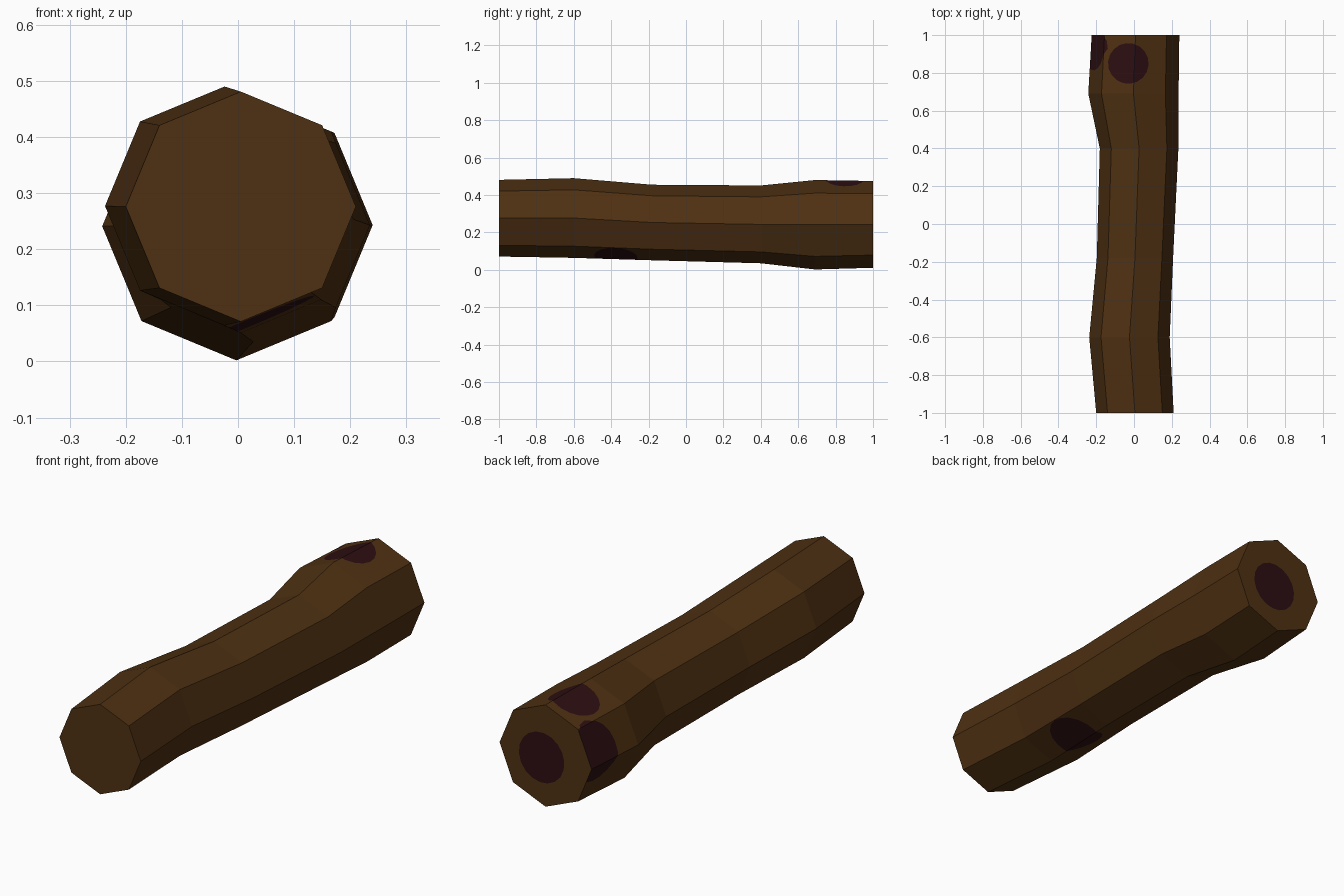
import bpy, bmesh, math
from mathutils import Vector

if "Cube" in bpy.data.objects:
    bpy.data.objects.remove(bpy.data.objects["Cube"])

# Materials
def material(name, rgb):
    m = bpy.data.materials.new(name)
    m.diffuse_color = (*rgb, 1)
    m.use_nodes = True
    m.node_tree.nodes["Principled BSDF"].inputs["Base Color"].default_value = m.diffuse_color
    return m

bark = material("dark brown wood", (0.077, 0.030, 0.006))
stain = material("dark red stain", (0.026, 0.0045, 0.0058))

# Log body: octagonal rings along y as (y, centre x, centre z, radius)
rings = [(-1.0, 0.005, 0.276, 0.205), (-0.6, -0.024, 0.277, 0.213),
         (-0.18, 0.005, 0.253, 0.202), (0.40, 0.027, 0.243, 0.208),
         (0.69, -0.003, 0.241, 0.239), (1.0, 0.008, 0.243, 0.232)]
bm = bmesh.new()
loops = []
for y, cx, cz, r in rings:
    loops.append([bm.verts.new((cx + r * math.cos(i * math.pi / 4), y,
                                cz + r * math.sin(i * math.pi / 4))) for i in range(8)])
for a, b in zip(loops, loops[1:]):
    for i in range(8):
        j = (i + 1) % 8
        bm.faces.new((a[i], a[j], b[j], b[i]))
bm.faces.new(loops[0])
bm.faces.new(loops[-1])
bmesh.ops.recalc_face_normals(bm, faces=bm.faces)
bm.normal_update()

# Round stains: cut into the surface by a prism seen along an axis
def cut_stain(centre, axis, radius, sides=18):
    centre, axis = Vector(centre), Vector(axis)
    u = axis.orthogonal().normalized()
    v = axis.cross(u)
    inside = [f for f in bm.faces if f.normal.dot(axis) > 0.3]
    for k in range(sides):
        t = 2 * math.pi * k / sides
        n = u * math.cos(t) + v * math.sin(t)
        p = centre + n * radius
        geom = set(inside)
        for f in inside:
            geom.update(f.edges)
            geom.update(f.verts)
        res = bmesh.ops.bisect_plane(bm, geom=list(geom), dist=1e-5, plane_co=p, plane_no=n)
        inside = [g for g in res["geom"] if isinstance(g, bmesh.types.BMFace)
                  and (g.calc_center_median() - p).dot(n) < 0]
    for f in inside:
        f.material_index = 1

cut_stain((-0.03, 0.85, 0), (0, 0, 1), 0.106)       # top
cut_stain((0, 0.94, 0.29), (-1, 0, 0), 0.125)       # left side, at the back end
cut_stain((0.02, -0.375, 0), (0, 0, -1), 0.115)     # underside
cut_stain((0.028, 0, 0.23), (0, 1, 0), 0.113)       # back end

mesh = bpy.data.meshes.new("log")
bm.to_mesh(mesh)
bm.free()
mesh.materials.append(bark)
mesh.materials.append(stain)
log = bpy.data.objects.new("log", mesh)
bpy.context.collection.objects.link(log)
